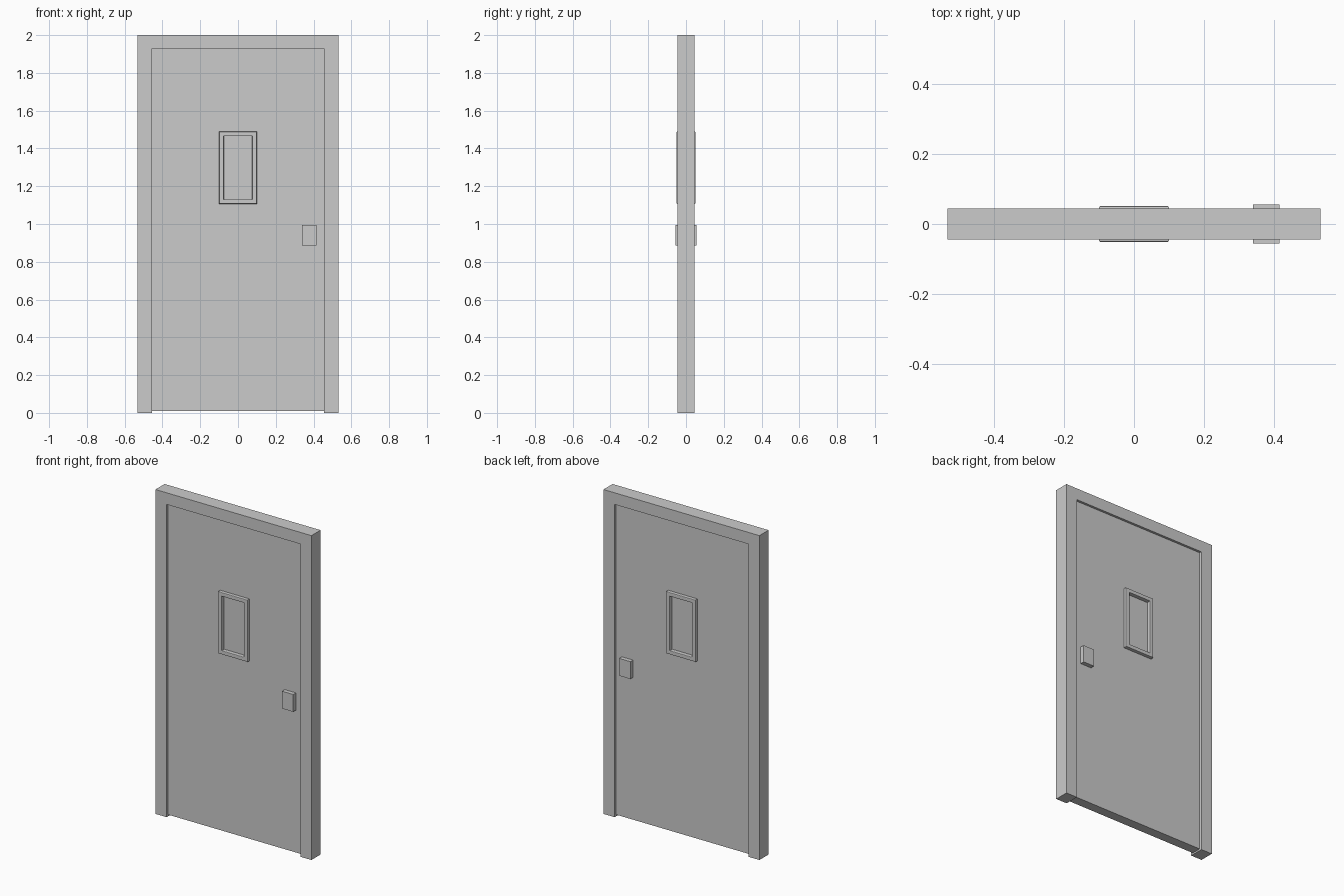
import bpy, bmesh

if "Cube" in bpy.data.objects:
    bpy.data.objects.remove(bpy.data.objects["Cube"])


def finish(name, bm):
    bmesh.ops.recalc_face_normals(bm, faces=bm.faces)
    me = bpy.data.meshes.new(name)
    bm.to_mesh(me)
    bm.free()
    ob = bpy.data.objects.new(name, me)
    bpy.context.collection.objects.link(ob)
    return ob


def extrude_profile(name, points, half):
    """Extrude an x-z outline symmetrically through the door thickness."""
    bm = bmesh.new()
    face = bm.faces.new([bm.verts.new((x, -half, z)) for x, z in points])
    ext = bmesh.ops.extrude_face_region(bm, geom=[face])["geom"]
    for v in ext:
        if isinstance(v, bmesh.types.BMVert):
            v.co.y = half
    return finish(name, bm)


def rect(x0, x1, z0, z1):
    return [(x0, z0), (x1, z0), (x1, z1), (x0, z1)]


def ring(name, outer, inner, half, bevel=0):
    """Rectangular frame with a through opening and eased face edges."""
    bm = bmesh.new()
    loops = [[bm.verts.new((x, y, z)) for x, z in pts]
             for pts, y in ((outer, -half), (inner, -half), (inner, half), (outer, half))]
    for k in range(4):
        a, b = loops[k], loops[(k + 1) % 4]
        for i in range(4):
            j = (i + 1) % 4
            bm.faces.new((a[i], a[j], b[j], b[i]))
    if bevel:
        edges = [bm.edges.get((l[i], l[(i + 1) % 4])) for l in loops for i in range(4)]
        bmesh.ops.bevel(bm, geom=edges, offset=bevel, segments=2, profile=0.5,
                        affect='EDGES')
    return finish(name, bm)


# Surrounding door frame, open at the floor
W, P, TOP = 0.532, 0.456, 1.928
extrude_profile("door_frame", [(-W, 0), (-P, 0), (-P, TOP), (P, TOP),
                               (P, 0), (W, 0), (W, 2), (-W, 2)], 0.0445)

# Door leaf with a window opening
opening = rect(-0.075, 0.075, 1.131, 1.465)
ring("door_leaf", rect(-P, P, 0.01, TOP), opening, 0.03)

# Window trim and pane
ring("window_trim", rect(-0.1, 0.1, 1.107, 1.489), opening, 0.051, 0.004)
extrude_profile("window_pane", opening, 0.027)

# Lock plates on both faces
extrude_profile("lock_plate", rect(0.34, 0.416, 0.887, 0.994), 0.056)
